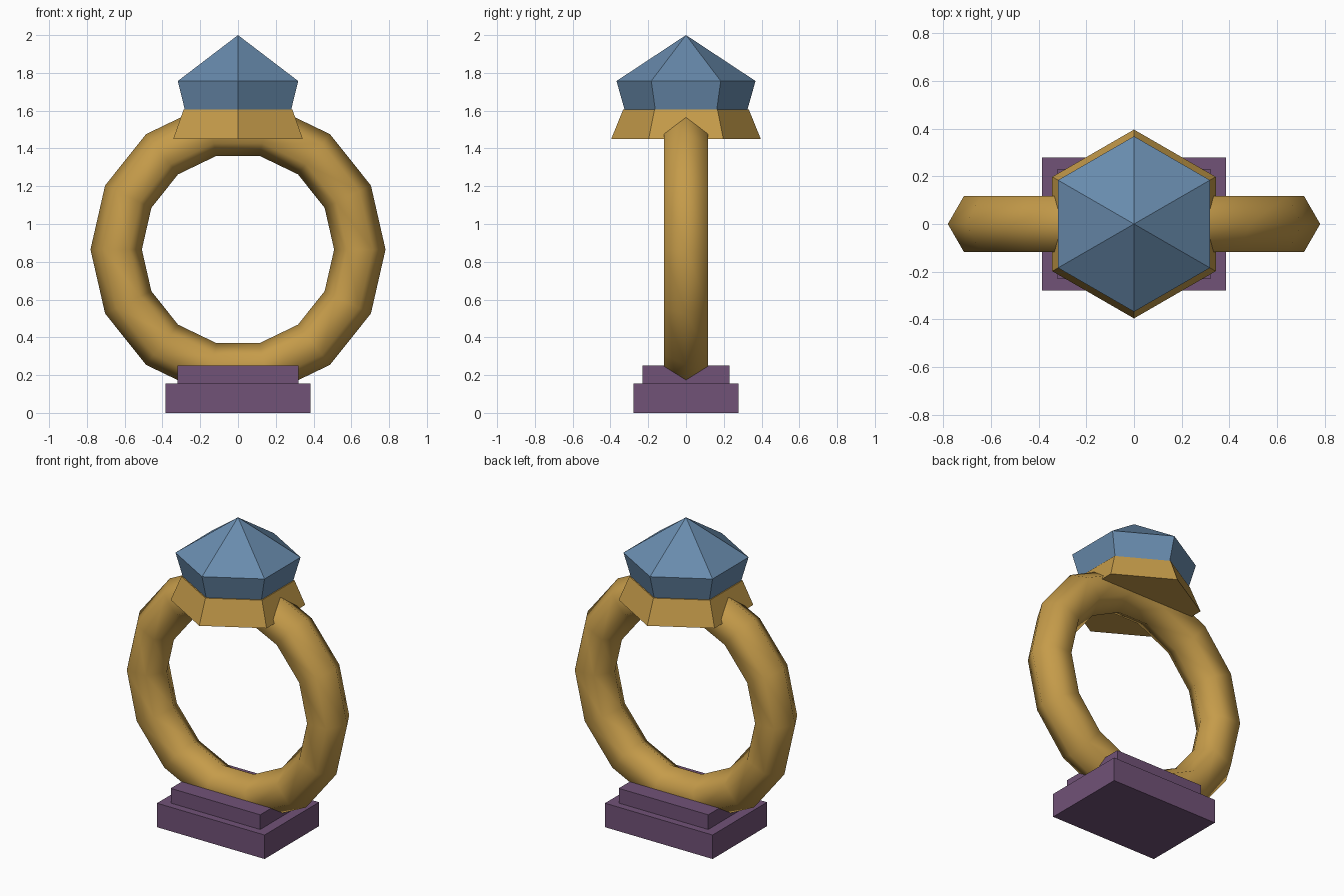
import bpy, bmesh, math
from mathutils import Matrix

cube = bpy.data.objects.get("Cube")
if cube:
    bpy.data.objects.remove(cube, do_unlink=True)


def make_material(name, rgb):
    mat = bpy.data.materials.new(name)
    mat.use_nodes = True
    colour = (*rgb, 1)
    mat.diffuse_color = colour
    mat.node_tree.nodes["Principled BSDF"].inputs["Base Color"].default_value = colour
    return mat


gold = make_material("gold", (0.56, 0.33, 0.068))
blue = make_material("gem blue", (0.14, 0.26, 0.42))
purple = make_material("plum purple", (0.165, 0.085, 0.185))


def add_object(name, bm, mat):
    bmesh.ops.recalc_face_normals(bm, faces=bm.faces)
    mesh = bpy.data.meshes.new(name)
    bm.to_mesh(mesh)
    bm.free()
    mesh.materials.append(mat)
    obj = bpy.data.objects.new(name, mesh)
    bpy.context.collection.objects.link(obj)
    return obj


def hex_frustum(bm, z0, r0, z1, r1):
    """Six-sided frustum with corners on the x axis."""
    place = Matrix.Translation((0, 0, (z0 + z1) / 2)) @ Matrix.Rotation(math.pi / 2, 4, "Z")
    bmesh.ops.create_cone(bm, cap_ends=True, segments=6, radius1=r0, radius2=r1,
                          depth=z1 - z0, matrix=place @ Matrix.Rotation(math.pi / 6, 4, "Z"))


def block(name, x, y, z0, z1):
    bm = bmesh.new()
    place = Matrix.Translation((0, 0, (z0 + z1) / 2)) @ Matrix.Diagonal((2 * x, 2 * y, z1 - z0, 1))
    bmesh.ops.create_cube(bm, size=1, matrix=place)
    return add_object(name, bm, purple)


# Stepped stand
block("stand_base", 0.385, 0.278, 0, 0.155)
block("stand_step", 0.32, 0.23, 0.155, 0.25)

# Upright band
bpy.ops.mesh.primitive_torus_add(major_segments=14, minor_segments=6, major_radius=0.645,
                                 minor_radius=0.136, location=(0, 0, 0.865),
                                 rotation=(math.pi / 2, 0, 0))
band = bpy.context.object
band.name = band.data.name = "ring_band"
band.data.materials.append(gold)
bpy.ops.object.shade_smooth()

# Flared setting under the stone
bm = bmesh.new()
hex_frustum(bm, 1.45, 0.396, 1.605, 0.333)
add_object("gem_setting", bm, gold)

# Stone: flared girdle with a pointed crown, as one closed shell
bm = bmesh.new()
hex_frustum(bm, 1.605, 0.325, 1.757, 0.368)
top = max(bm.faces, key=lambda f: f.calc_center_median().z)
bmesh.ops.poke(bm, faces=[top])
bm.verts.ensure_lookup_table()
apex = min(bm.verts, key=lambda v: v.co.xy.length)
apex.co.z = 2
add_object("gemstone", bm, blue)
